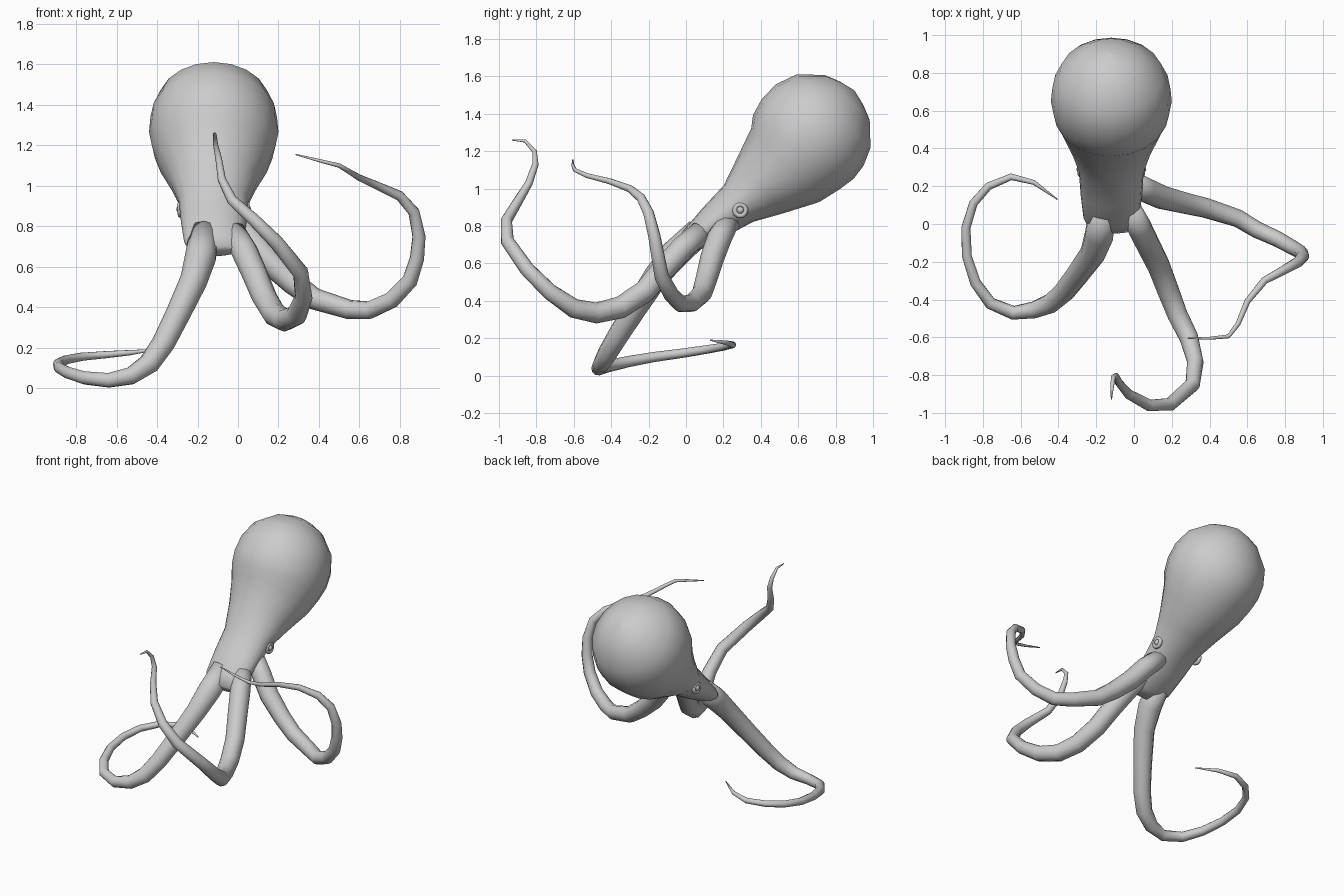
import bpy, bmesh, math
from mathutils import Vector


def loft(name, rings, sides, side=None):
    """Skin elliptical rings (x, y, z, r_side, r_up) along a path."""
    bm = bmesh.new()
    pts = [Vector(r[:3]) for r in rings]
    loops = []
    for i, r in enumerate(rings):
        t = (pts[min(i + 1, len(pts) - 1)] - pts[max(i - 1, 0)]).normalized()
        side = t.orthogonal() if side is None else side - t * side.dot(t)
        side.normalize()
        up = t.cross(side)
        loop = []
        for k in range(sides):
            a = 2 * math.pi * k / sides
            loop.append(bm.verts.new(pts[i] + side * math.cos(a) * r[3] + up * math.sin(a) * r[4]))
        loops.append(loop)
    for a, b in zip(loops, loops[1:]):
        for k in range(sides):
            n = (k + 1) % sides
            bm.faces.new((a[k], a[n], b[n], b[k]))
    bm.faces.new(loops[0][::-1])
    bm.faces.new(loops[-1])
    bmesh.ops.recalc_face_normals(bm, faces=bm.faces)
    for f in bm.faces:
        f.smooth = True
    me = bpy.data.meshes.new(name)
    bm.to_mesh(me)
    bm.free()
    ob = bpy.data.objects.new(name, me)
    bpy.context.collection.objects.link(ob)
    return ob


def arm(name, path):
    loft(name, [(x, y, z, r, r) for x, y, z, r in path], 10)


# Bulbous head narrowing to the neck: y, z, half width, half thickness
CX = -0.12
head = [(0.90, 1.525, .004, .004), (0.885, 1.51, .09, .09), (0.862, 1.487, .17, .17),
        (0.79, 1.415, .275, .278), (0.715, 1.34, .313, .32), (0.65, 1.265, .32, .325),
        (0.59, 1.195, .305, .305), (0.53, 1.125, .275, .268), (0.40, 1.02, .215, .195),
        (0.28, 0.92, .172, .125), (0.15, 0.82, .162, .098), (0.03, 0.725, .147, .068),
        (-0.03, 0.68, .115, .035)]
loft("head", [(CX, *h) for h in head], 20, Vector((1, 0, 0)))

# Three tapering arms: x, y, z, radius
arm("left_arm", [
    (-.165, .07, .77, .075), (-.185, -.06, .65, .078), (-.22, -.16, .53, .068),
    (-.30, -.27, .36, .061), (-.37, -.36, .22, .057), (-.44, -.42, .12, .053),
    (-.53, -.455, .06, .045), (-.64, -.47, .038, .037), (-.76, -.42, .05, .033),
    (-.84, -.31, .075, .03), (-.885, -.17, .10, .027), (-.89, -.02, .12, .025),
    (-.85, .11, .14, .023), (-.77, .20, .155, .021), (-.65, .25, .165, .018),
    (-.53, .22, .175, .013), (-.405, .13, .19, .003)])
arm("front_arm", [
    (-.02, .08, .77, .06), (.03, -.02, .68, .066), (.08, -.12, .57, .064),
    (.13, -.22, .45, .062), (.18, -.35, .365, .06), (.23, -.48, .335, .056),
    (.29, -.60, .36, .052), (.325, -.73, .45, .044), (.31, -.85, .57, .04),
    (.19, -.955, .72, .036), (.08, -.96, .83, .031), (-.03, -.90, .93, .026),
    (-.08, -.84, 1.03, .021), (-.095, -.805, 1.13, .017), (-.11, -.81, 1.2, .013),
    (-.115, -.86, 1.255, .009), (-.12, -.93, 1.26, .003)])
arm("right_arm", [
    (-.03, .23, .83, .06), (.06, .18, .74, .066), (.15, .14, .63, .064),
    (.27, .11, .52, .058), (.38, .085, .44, .054), (.55, .03, .388, .048),
    (.65, -.03, .385, .045), (.76, -.08, .435, .042), (.85, -.13, .53, .039),
    (.885, -.15, .64, .036), (.895, -.17, .75, .033), (.87, -.2, .87, .029),
    (.8, -.24, .95, .025), (.69, -.30, 1.0, .02), (.6, -.41, 1.04, .016),
    (.55, -.53, 1.07, .013), (.5, -.595, 1.1, .011), (.4, -.605, 1.125, .008),
    (.285, -.605, 1.155, .003)])

# Eyes: raised lid ring around a small eyeball on each side of the neck
for s, label in ((1, "right"), (-1, "left")):
    pos = (CX + s * .165, .29, .885)
    bpy.ops.mesh.primitive_torus_add(location=pos, rotation=(0, math.pi / 2, 0), major_radius=.03,
                                     minor_radius=.013, major_segments=14, minor_segments=8)
    bpy.context.object.name = label + "_eyelid"
    bpy.ops.object.shade_smooth()
    bpy.ops.mesh.primitive_uv_sphere_add(location=pos, radius=.02, segments=12, ring_count=8)
    bpy.context.object.name = label + "_eye"
    bpy.ops.object.shade_smooth()
